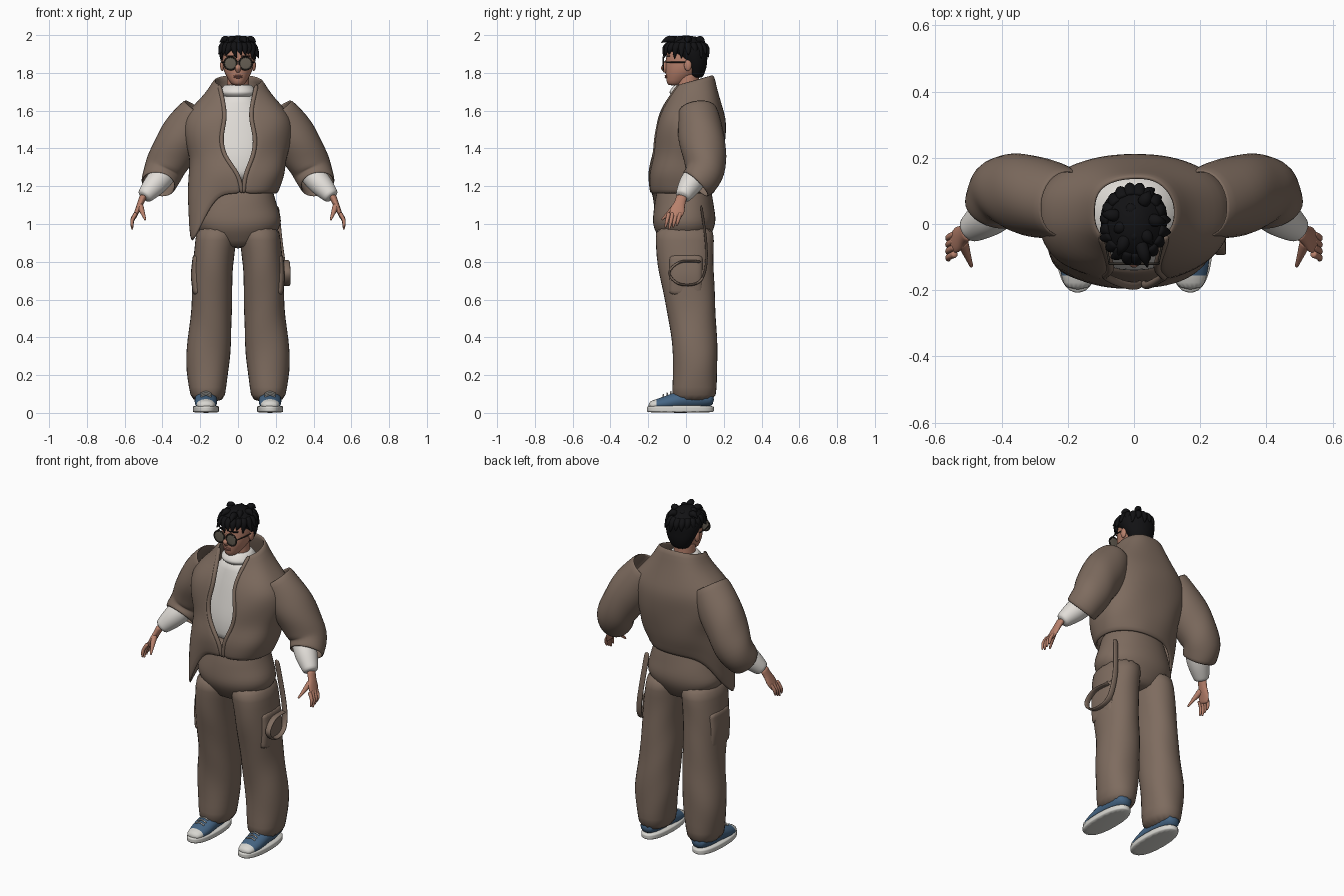
import bpy, bmesh, math, random
from mathutils import Vector

random.seed(4)
if "Cube" in bpy.data.objects:
    bpy.data.objects.remove(bpy.data.objects["Cube"])

X, Y, Z = Vector((1, 0, 0)), Vector((0, 1, 0)), Vector((0, 0, 1))


def material(name, red, green, blue):
    mat = bpy.data.materials.new(name)
    mat.use_nodes = True
    mat.diffuse_color = (red, green, blue, 1)
    shader = mat.node_tree.nodes["Principled BSDF"]
    shader.inputs["Base Color"].default_value = (red, green, blue, 1)
    return mat


BROWN = material("brown cloth", .21, .15, .115)
WHITE = material("white knit", .76, .73, .69)
SKIN = material("skin", .48, .22, .15)
LIP = material("lip", .33, .13, .1)
BLACK = material("black hair", .006, .006, .007)
BLUE = material("blue canvas", .06, .13, .23)
RUBBER = material("pale rubber", .68, .67, .63)
LENS = material("grey lens", .13, .11, .085)
METAL = material("dark metal", .03, .025, .02)


def curve(t, values):
    """Smooth value at t through evenly spaced values, or a constant."""
    if isinstance(values, (int, float)):
        return values
    last = len(values) - 1
    i = min(int(t * last), last - 1)
    f = t * last - i
    b, c = values[i], values[i + 1]
    if last == 1:
        return b + (c - b) * f
    a, d = values[max(i - 1, 0)], values[min(i + 2, last)]
    slope_b, slope_c = (c - a) / 2, (d - b) / 2
    ease = f * f * (3 - 2 * f)
    return b + (c - b) * ease + f * (1 - f) * (slope_b * (1 - f) - slope_c * f)


def ring_point(angle, power):
    """Cosine and sine of a rounded box outline."""
    return [math.copysign(abs(q) ** power, q) for q in (math.cos(angle), math.sin(angle))]


def finish(name, verts, faces, mats, thick=0, rule=None):
    """Make a smooth subdivided object, optionally thickened."""
    mesh = bpy.data.meshes.new(name)
    mesh.from_pydata(verts, [], faces)
    bm = bmesh.new()
    bm.from_mesh(mesh)
    bmesh.ops.recalc_face_normals(bm, faces=bm.faces)
    bm.to_mesh(mesh)
    bm.free()
    for mat in mats:
        mesh.materials.append(mat)
    for face in mesh.polygons:
        face.use_smooth = True
        if rule:
            face.material_index = int(rule(face.center))
    ob = bpy.data.objects.new(name, mesh)
    bpy.context.collection.objects.link(ob)
    if thick:
        shell = ob.modifiers.new("thickness", "SOLIDIFY")
        shell.thickness = thick
        shell.offset = 0
    ob.modifiers.new("smooth", "SUBSURF").levels = 1


def loft(name, *mats, x=0, y=0, z=0, deep=0, wide=None, steps=8, sides=16, ref=Y,
         axis=None, power=1, mirror=1, fold=0, thick=0, rule=None):
    """Sweep a ring along a path; deep is its radius along ref, wide across."""
    wide = deep if wide is None else wide
    times = [i / steps for i in range(steps + 1)]
    path = [Vector([curve(t, q) for q in (x, y, z)]) for t in times]
    verts, faces = [], []
    for i, (t, centre) in enumerate(zip(times, path)):
        along = axis or (path[min(i + 1, steps)] - path[max(i - 1, 0)]).normalized()
        u = (ref - along * ref.dot(along)).normalized()
        v = along.cross(u)
        for k in range(sides):
            angle = math.tau * k / sides
            c, s = ring_point(angle, power)
            swell = 1 + fold * math.sin(3 * angle + 2 * i)
            p = centre + (u * c * curve(t, deep) + v * s * curve(t, wide)) * swell
            verts.append((p.x * mirror, p.y, p.z))
            if i:
                here, there = i * sides + k, i * sides + (k + 1) % sides
                faces.append((here, there, there - sides, here - sides))
    if not thick:
        faces += [range(sides), range(steps * sides, len(verts))]
    finish(name, verts, faces, mats, thick, rule)


def ball(name, mat, location, size):
    bpy.ops.mesh.primitive_uv_sphere_add(segments=16, ring_count=10, radius=1, location=location)
    ob = bpy.context.object
    ob.name, ob.scale = name, size
    ob.data.materials.append(mat)
    bpy.ops.object.shade_smooth()


def jacket(rows=12, columns=36, power=.85):
    """Open shell round the body, with a dropped corner on its right."""
    verts, faces = [], []
    for i in range(rows + 1):
        t = i / rows
        width = curve(t, (.12, .19, .28, .28, .25, .24, .2))
        front = curve(t, (-.07, -.1, -.14, -.16, -.17, -.19, -.18))
        back = curve(t, (.14, .17, .2, .2, .19, .17, .14))
        left = curve(t, (.1, .08, .07, .09, .08, .04, .03))
        right = curve(t, (-.1, -.08, -.07, -.09, -.07, 0, .02))
        start, end = (math.copysign(math.asin((abs(edge) / width) ** (1 / power)), edge)
                      for edge in (left, right))
        for k in range(columns + 1):
            angle = start + (math.tau + end - start) * k / columns
            c, s = ring_point(angle, power)
            off = math.degrees(angle) - 293
            drop = max(0, 4 * t - 3) * math.exp(-(off / (26 if off > 0 else 42)) ** 2)
            swell = 1 + .3 * drop + .012 * math.sin(5 * angle + i)
            lean = .03 * max(0, 1 - 4 * t)
            verts.append((width * s * swell, (front + back) / 2 - (back - front) / 2 * c * swell,
                          curve(t, (1.76, 1.16)) - lean * c - .26 * drop))
            if i and k:
                q = len(verts) - 1
                faces.append((q, q - 1, q - columns - 2, q - columns - 1))
    finish("jacket_body", verts, faces, [BROWN], thick=.018)
    # Rolled lapels follow the two open edges
    for name, column in (("left_lapel", 0), ("right_lapel", columns)):
        xs, ys, zs = zip(*verts[column::columns + 1])
        loft(name, BROWN, x=xs, y=ys, z=zs, deep=.013, steps=rows, sides=8)


jacket()

# Knitted jumper
loft("jumper_body", WHITE, y=(0, .02, .03, .04, .02), z=(1.22, 1.7), axis=Z, power=.9,
     deep=(.14, .165, .155, .14, .09), wide=(.17, .2, .22, .18, .08))
loft("jumper_neck", WHITE, y=.01, z=(1.67, 1.74), axis=Z, deep=(.08, .1, .09, .07))

# Trouser hips
loft("trouser_hips", BROWN, y=-.01, z=(1.21, .87), axis=Z, power=.92, fold=.008, sides=20,
     deep=(.14, .16, .165, .1), wide=(.18, .21, .23, .11))

for side, label in ((1, "left_"), (-1, "right_")):
    # Trouser leg with cargo pocket
    loft(label + "trouser_leg", BROWN, x=(.11, .135, .14, .16, .16), y=(-.01, 0, .03, .05, .04),
         z=(1, .05), deep=(.16, .15, .13, .12, .12), wide=(.11, .11, .11, .12, .09),
         steps=11, axis=Z, power=.92, mirror=side, fold=.02)
    loft(label + "cargo_pocket", BROWN, x=.21, z=(.62, .84), deep=.09, wide=(.03, .04, .03),
         axis=Z, power=.6, mirror=side)

    # Jacket sleeve, pushed up to the elbow, and jumper sleeve
    loft(label + "sleeve", BROWN, x=(.2, .29, .36, .4, .42), y=(.06, .08, .1, .1, .05),
         z=(1.6, 1.47, 1.35, 1.27, 1.21), deep=(.1, .12, .11, .1, .09), fold=.03,
         thick=.012, mirror=side)
    loft(label + "jumper_sleeve", WHITE, x=(.34, .43, .5), y=(.1, .03, -.02),
         z=(1.32, 1.22, 1.14), deep=(.06, .065, .04), mirror=side)

    # Hand
    loft(label + "palm", SKIN, x=(.5, .55), y=(-.02, -.06), z=(1.15, 1.03),
         deep=(.03, .03, .04, .03), wide=(.02, .01), mirror=side)
    for k in range(4):
        base = -.09 + .02 * k
        loft(label + f"finger_{k + 1}", SKIN, x=(.54, .56, .56), y=(base, base - .02),
             z=(1.06, .97 + .01 * abs(k - 1)), deep=(.012, .011, .01, .005),
             sides=8, mirror=side)
    loft(label + "thumb", SKIN, x=(.52, .49), y=(-.05, -.13), z=(1.1, 1.02),
         deep=(.02, .013, .006), sides=8, mirror=side)

    # Shoe with pale toe, sole and laces
    loft(label + "shoe_upper", BLUE, RUBBER, x=.17, y=(.15, -.2), z=(.07, .08, .07, .05, .04),
         deep=(.03, .06, .05, .04, .02), wide=(.04, .06, .06, .06, .04), axis=-Y, ref=Z,
         mirror=side, rule=lambda c: c.y < -.14)
    loft(label + "shoe_sole", RUBBER, x=.17, y=-.03, z=(0, .04), deep=.18, wide=.07,
         steps=4, sides=20, axis=Z, power=.85, mirror=side)
    for k in range(4):
        high = .12 - .008 * k
        loft(label + f"lace_{k + 1}", RUBBER, x=(.14, .2), y=-.06 - .02 * k,
             z=(high - .01, high, high - .01), deep=.005, sides=6, mirror=side)

    # Ear, eyebrow and glasses
    ball(label + "ear", SKIN, (side * .083, .01, 1.84), (.012, .02, .03))
    loft(label + "eyebrow", BLACK, x=(.015, .065), y=(-.106, -.102, -.085), z=1.89,
         deep=.004, sides=6, ref=Z, mirror=side)
    lens_centre = (side * .04, -.12, 1.85)
    bpy.ops.mesh.primitive_torus_add(major_radius=.034, minor_radius=.004, major_segments=28,
                                     minor_segments=8, location=lens_centre,
                                     rotation=(math.pi / 2, 0, 0))
    rim = bpy.context.object
    rim.name = label + "glasses_rim"
    rim.data.materials.append(METAL)
    bpy.ops.object.shade_smooth()
    ball(label + "lens", LENS, lens_centre, (.033, .003, .033))
    loft(label + "glasses_temple", METAL, x=(.074, .086, .086), y=(-.12, .01), z=1.857,
         deep=.004, sides=6, ref=Z, mirror=side)
loft("glasses_bridge", METAL, x=(-.01, .01), y=-.122, z=(1.855, 1.86, 1.855), deep=.003, sides=6)

# Strap hanging in a loop from the left hip
loft("hip_strap", BROWN, x=(.2, .24, .26, .26, .25), y=(.08, .11, .08, -.03, -.09, -.03, .08),
     z=(1.1, .85, .7, .68, .74, .8, .8), deep=.018, wide=.007, steps=24, sides=8, ref=X, power=.7)

# Head and neck
loft("neck", SKIN, y=.01, z=(1.68, 1.8), deep=.06, axis=Z)
loft("head", SKIN, y=(-.06, -.02, 0, 0, 0), z=(1.73, 1.98), axis=Z,
     deep=(.04, .09, .11, .1, .06), wide=(.03, .07, .085, .08, .05))
loft("nose", SKIN, y=(-.1, -.115, -.11), z=(1.87, 1.8), axis=Z, deep=(.01, .012, .02, .008), sides=8)
for name, height in (("upper_lip", 1.784), ("lower_lip", 1.776)):
    ball(name, LIP, (0, -.105, height), (.024, .008, .005))

# Hair: cap, hanging locks round the sides and swept locks on the crown
loft("hair_cap", BLACK, y=(.05, .05, .03, 0, 0), z=(1.77, 2), axis=Z,
     deep=(.04, .06, .085, .115, .04), wide=(.05, .08, .1, .1, .03))
for k in range(20):
    angle = -1.2 + .32 * k
    across, ahead = math.sin(angle), -math.cos(angle)
    sway, length = random.uniform(-.02, .02), random.uniform(.05, .08)
    loft(f"hair_lock_{k}", BLACK, x=(across * .07, across * .09, across * .1 + sway),
         y=(ahead * .08, ahead * .11, ahead * .12), z=(1.95, 1.93, 1.95 - length),
         deep=(.024, .02, .002), sides=8, steps=5)
for k in range(10):
    reach = .02 + .005 * k
    across, ahead = reach * math.sin(2.4 * k), -reach * math.cos(2.4 * k)
    loft(f"crown_lock_{k}", BLACK, x=(across, across * 2), y=(ahead, ahead * 2 - .02),
         z=(1.97, 1.98, 1.96), deep=(.02, .02, .002), sides=8, steps=5, ref=Z)
